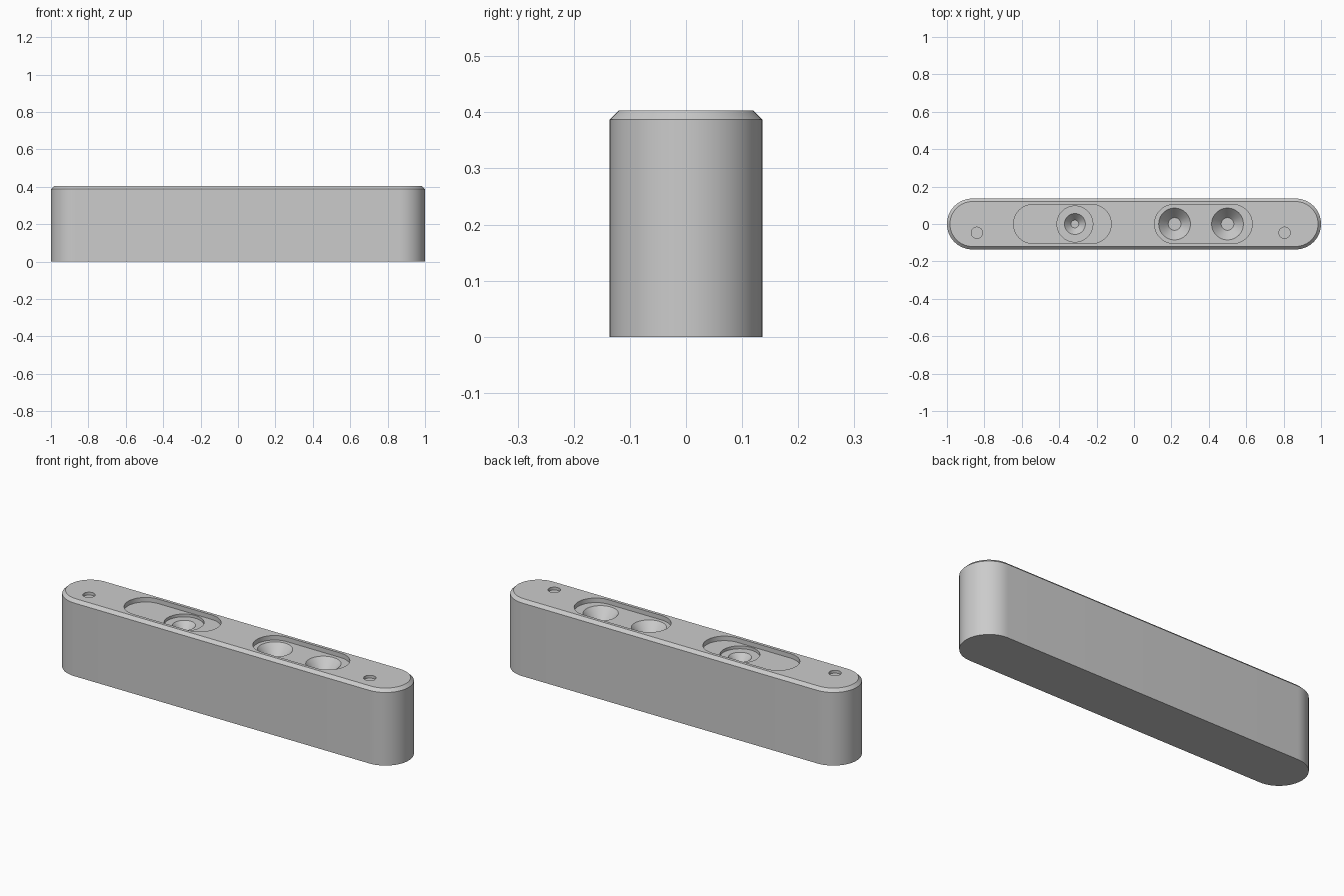
import bpy
import bmesh
import math

cube = bpy.data.objects.get("Cube")
if cube:
    bpy.data.objects.remove(cube, do_unlink=True)

TOP = 0.403
FLOOR = TOP - 0.024   # floor of the two long pockets

grey = bpy.data.materials.new("light_grey")
grey.use_nodes = True
colour = (0.6, 0.6, 0.6, 1)
grey.diffuse_color = colour
grey.node_tree.nodes["Principled BSDF"].inputs["Base Color"].default_value = colour


def capsule(name, x, y, half, layers, steps=24):
    """Loft of rounded slots (circles when half is 0); layers are (radius, z) from bottom to top."""
    bm = bmesh.new()
    rings = []
    for radius, z in layers:
        ring = []
        for side in (1, -1):
            for i in range(steps + 1):
                if half == 0 and i == steps:
                    continue
                a = math.pi * i / steps - side * math.pi / 2
                ring.append(bm.verts.new((x + side * half + radius * math.cos(a),
                                          y + radius * math.sin(a), z)))
        rings.append(ring)
    for low, high in zip(rings, rings[1:]):
        for i in range(len(low)):
            j = (i + 1) % len(low)
            bm.faces.new((low[i], low[j], high[j], high[i]))
    bm.faces.new(rings[0][::-1])
    bm.faces.new(rings[-1])
    bmesh.ops.recalc_face_normals(bm, faces=bm.faces)
    mesh = bpy.data.meshes.new(name)
    bm.to_mesh(mesh)
    bm.free()
    mesh.materials.append(grey)
    obj = bpy.data.objects.new(name, mesh)
    bpy.context.collection.objects.link(obj)
    return obj


def cut(body, cutter):
    """Subtract the cutter for good and delete it."""
    mod = body.modifiers.new("cut", 'BOOLEAN')
    mod.operation = 'DIFFERENCE'
    mod.solver = 'EXACT'
    mod.object = cutter
    bpy.ops.object.modifier_apply(modifier=mod.name)
    bpy.data.objects.remove(cutter, do_unlink=True)


# Long rounded block with a chamfered top rim
body = capsule("rounded_block", 0, 0, 0.864,
               [(0.136, 0), (0.136, TOP - 0.016), (0.12, TOP)], 32)
bpy.ops.object.select_all(action='DESELECT')
body.select_set(True)
bpy.context.view_layer.objects.active = body

# Two long pockets
for x in (-0.383, 0.371):
    cut(body, capsule("pocket_cutter", x, 0, 0.157, [(0.104, FLOOR), (0.104, TOP + 0.05)]))

# Two large conical seats in one pocket
for x in (0.217, 0.5):
    cut(body, capsule("cone_cutter", x, 0, 0,
                      [(0.034, FLOOR - 0.06), (0.085, FLOOR), (0.085, FLOOR + 0.01)]))

# Round step with a small conical seat in the other pocket
STEP = FLOOR - 0.015
cut(body, capsule("step_cutter", -0.316, 0, 0, [(0.096, STEP), (0.096, FLOOR + 0.01)]))
cut(body, capsule("small_cone_cutter", -0.316, 0, 0,
                  [(0.021, STEP - 0.04), (0.056, STEP), (0.056, STEP + 0.008)]))

# Shallow pin holes near the ends
for x in (-0.84, 0.805):
    cut(body, capsule("pin_cutter", x, -0.047, 0, [(0.03, TOP - 0.015), (0.03, TOP + 0.05)]))

bpy.ops.object.shade_smooth_by_angle(angle=math.radians(30))
